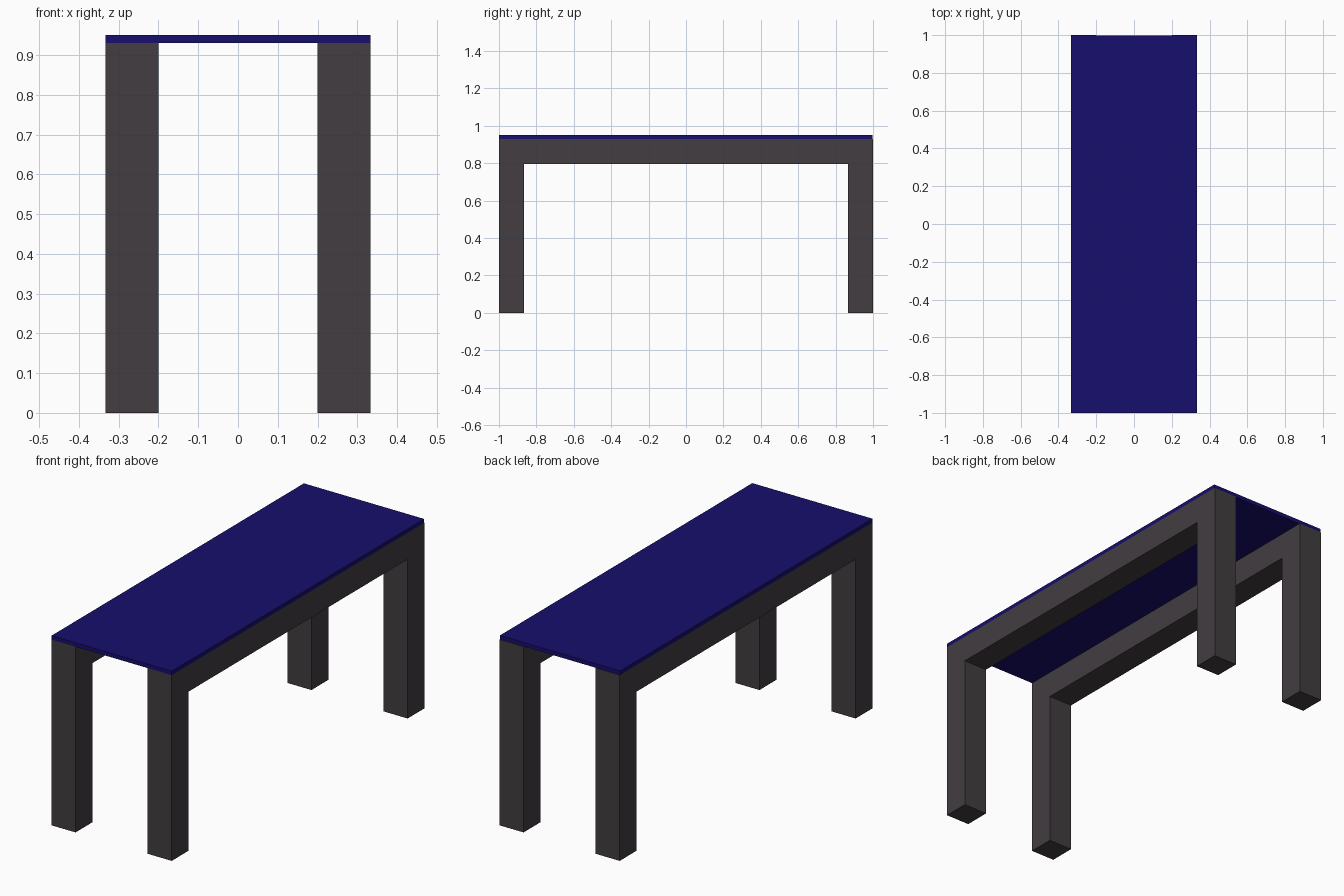
import bpy
import bmesh
from mathutils import Matrix

if "Cube" in bpy.data.objects:
    bpy.data.objects.remove(bpy.data.objects["Cube"])

W, H, T = 0.333, 0.95, 0.02   # half width, height, top thickness
B = 0.133                     # square beam section


def material(name, color):
    m = bpy.data.materials.new(name)
    m.diffuse_color = (*color, 1)
    m.use_nodes = True
    m.node_tree.nodes["Principled BSDF"].inputs["Base Color"].default_value = m.diffuse_color
    return m


def box(name, lo, hi, mat):
    size = [b - a for a, b in zip(lo, hi)]
    mid = [(a + b) / 2 for a, b in zip(lo, hi)]
    bm = bmesh.new()
    bmesh.ops.create_cube(bm, size=1, matrix=Matrix.Translation(mid) @ Matrix.Diagonal((*size, 1)))
    return finish(name, bm, mat)


def finish(name, bm, mat):
    me = bpy.data.meshes.new(name)
    bm.to_mesh(me)
    bm.free()
    ob = bpy.data.objects.new(name, me)
    bpy.context.collection.objects.link(ob)
    me.materials.append(mat)
    return ob


blue = material("blue_top", (0.008, 0.0045, 0.155))
dark = material("dark_frame", (0.054, 0.047, 0.053))

# Thin table top, a hair short of the frame at the back
box("table_top", (-W, -1, H - T), (W, 0.997, H), blue)

# Two side frames: inverted U profile (two legs and a rail) extruded in x
top, under = H - T, H - T - B
profile = [(-1, 0), (-1 + B, 0), (-1 + B, under), (1 - B, under),
           (1 - B, 0), (1, 0), (1, top), (-1, top)]
for side, x in (("left", -W), ("right", W - B)):
    bm = bmesh.new()
    face = bm.faces.new([bm.verts.new((x, y, z)) for y, z in profile])
    ext = bmesh.ops.extrude_face_region(bm, geom=[face], use_keep_orig=True)
    verts = [g for g in ext["geom"] if isinstance(g, bmesh.types.BMVert)]
    bmesh.ops.translate(bm, verts=verts, vec=(B, 0, 0))
    bmesh.ops.recalc_face_normals(bm, faces=bm.faces)
    finish(side + "_leg_frame", bm, dark)
